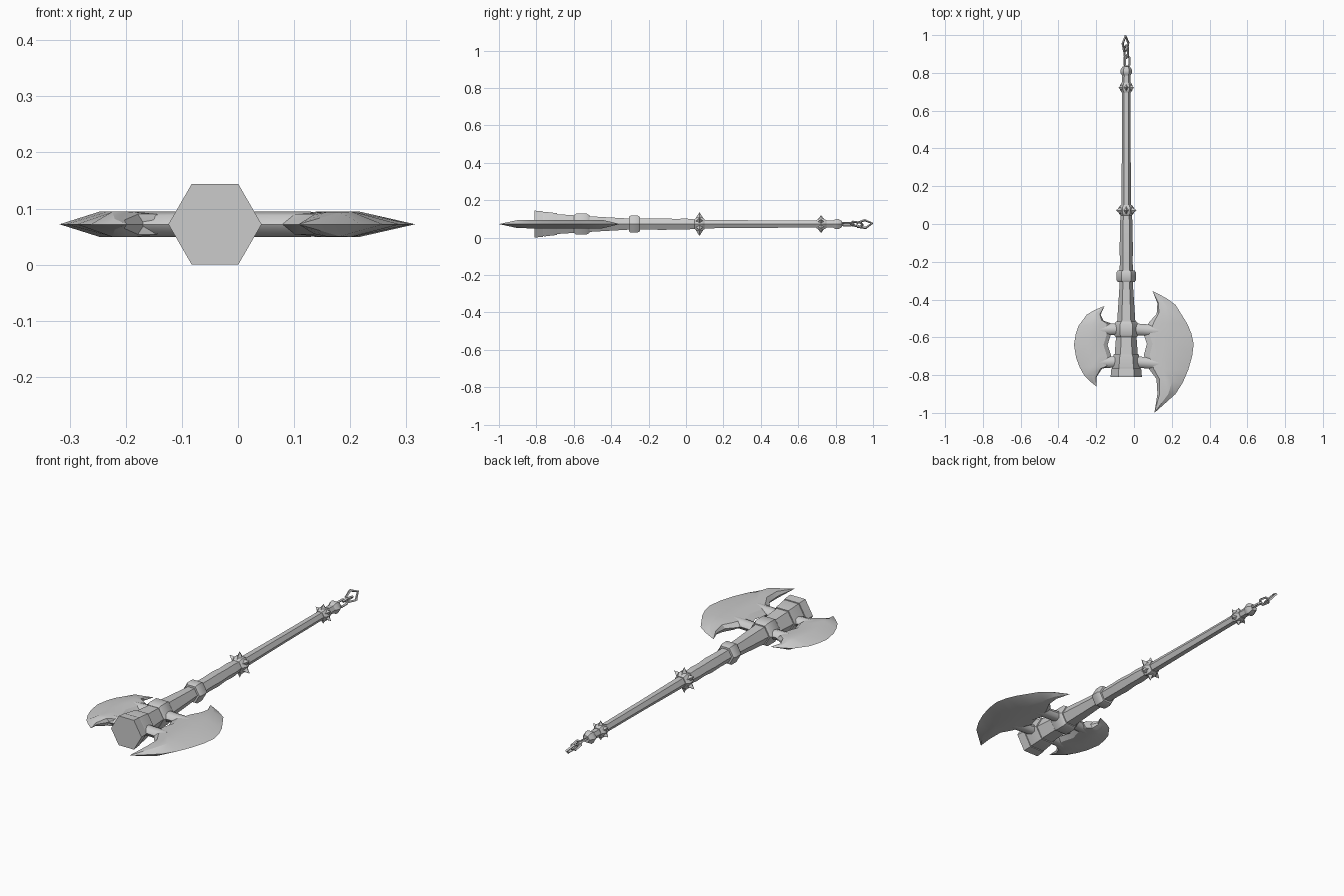
import bpy, bmesh, math
from mathutils import Vector, Matrix

if "Cube" in bpy.data.objects:
    bpy.data.objects.remove(bpy.data.objects["Cube"])

CX, CZ = -0.041, 0.072   # axis of the handle, which runs along y


def finish(name, verts, faces, angle=35):
    me = bpy.data.meshes.new(name)
    me.from_pydata([tuple(v) for v in verts], [], faces)
    bm = bmesh.new()
    bm.from_mesh(me)
    bmesh.ops.remove_doubles(bm, verts=bm.verts, dist=1e-5)
    bmesh.ops.recalc_face_normals(bm, faces=bm.faces)
    bm.to_mesh(me)
    bm.free()
    ob = bpy.data.objects.new(name, me)
    bpy.context.collection.objects.link(ob)
    bpy.ops.object.select_all(action='DESELECT')
    ob.select_set(True)
    bpy.context.view_layer.objects.active = ob
    bpy.ops.object.shade_smooth_by_angle(angle=math.radians(angle))
    return ob


def lathe(name, profile, n=6):
    """Closed n-sided solid around the handle axis from (y, radius) pairs."""
    verts, faces = [], []
    for y, r in profile:
        for k in range(n):
            a = math.tau * k / n
            verts.append((CX + r * math.cos(a), y, CZ + r * math.sin(a)))
    for i in range(len(profile) - 1):
        for k in range(n):
            a, b = i * n + k, i * n + (k + 1) % n
            faces.append((a, b, b + n, a + n))
    faces += [tuple(range(n)), tuple(range(len(verts) - n, len(verts)))]
    return finish(name, verts, faces)


def spikes(name, y, r0, r1, w):
    """Six four-sided spikes, one on each flat of a collar."""
    verts, faces = [], []
    for k in range(6):
        a = math.tau * (k + 0.5) / 6
        d, t = Vector((math.cos(a), 0, math.sin(a))), Vector((-math.sin(a), 0, math.cos(a)))
        c, up, b = Vector((CX, y, CZ)), Vector((0, w, 0)), len(verts)
        verts += [c + d * r0 + t * w * .8, c + d * r0 + up, c + d * r0 - t * w * .8,
                  c + d * r0 - up, c + d * r1]
        faces += [(b + i, b + (i + 1) % 4, b + 4) for i in range(4)]
        faces.append((b, b + 1, b + 2, b + 3))
    finish(name, verts, faces)


def blade(name, stations, thick=0.0225):
    """Loft of (outer x, outer y, inner x, inner y): sharp rim, thick middle."""
    verts, faces, n = [], [], 8
    section = [(0, 0), (.12, .8), (.35, 1), (.6, 1), (1, 0), (.6, -1), (.35, -1), (.12, -.8)]
    for ox, oy, ix, iy in stations:
        t = min(1, math.hypot(ox - ix, oy - iy) / 0.10) * thick
        verts += [(ix + (ox - ix) * f, iy + (oy - iy) * f, CZ + s * t) for f, s in section]
    for i in range(len(stations) - 1):
        for k in range(n):
            a, b = i * n + k, i * n + (k + 1) % n
            faces.append((a, b, b + n, a + n))
    finish(name, verts, faces, 25)


def arm(name, x0, x1, y, flare):
    """Oval tube joining handle and blade."""
    verts, faces, n = [], [], 8
    for f, h in ((0, .036), (.5, .030), (.75, .031), (1, .036)):
        for k in range(n):
            a = math.tau * k / n
            verts.append((x0 + (x1 - x0) * f, y + flare * f + h * math.cos(a),
                          CZ + .0225 * math.sin(a)))
    for i in range(3):
        for k in range(n):
            a, b = i * n + k, i * n + (k + 1) % n
            faces.append((a, b, b + n, a + n))
    faces += [tuple(range(n)), tuple(range(3 * n, 4 * n))]
    finish(name, verts, faces, 50)


def link(name, outline, w, y, roll, tilt, dx=0.0):
    """Flat angular ring: outline of (across, along), square wire of width w."""
    m = Matrix.Translation((CX + dx, y, CZ)) @ Matrix.Rotation(tilt, 4, 'X') @ Matrix.Rotation(roll, 4, 'Y')
    n, verts, faces = len(outline), [], []
    hx, hy = max(p[0] for p in outline), max(p[1] for p in outline)
    for px, py in outline:
        ix, iy = px * (1 - w / hx), py * (1 - w / hy)
        for qx, qy, z in ((px, py, w / 2), (px, py, -w / 2), (ix, iy, -w / 2), (ix, iy, w / 2)):
            verts.append(m @ Vector((qx, qy, z)))
    for i in range(n):
        for k in range(4):
            j = (i + 1) % n
            faces.append((i * 4 + k, i * 4 + (k + 1) % 4, j * 4 + (k + 1) % 4, j * 4 + k))
    finish(name, verts, faces)


# Handle: head block, tapering neck, grip, and long rod
lathe("head_block", [(-.81, .083), (-.765, .079), (-.765, .074), (-.755, .076),
                     (-.69, .067), (-.69, .061), (-.58, .053)])
lathe("neck", [(-.60, .05), (-.515, .048), (-.30, .034), (-.25, .034)])
lathe("grip", [(-.27, .035), (-.18, .034), (-.12, .036), (-.06, .032), (0, .034), (.06, .028)])
lathe("rod", [(.06, .026), (.12, .026), (.40, .023), (.83, .021)])

# Collars
lathe("blade_collar", [(-.598, .056), (-.588, .064), (-.53, .064), (-.516, .054)])
lathe("neck_collar", [(-.306, .045), (-.296, .052), (-.258, .052), (-.247, .045)])
lathe("middle_collar", [(.045, .03), (.06, .042), (.085, .042), (.10, .03)])
lathe("end_collar", [(.695, .024), (.71, .033), (.735, .033), (.75, .024)])
lathe("pommel", [(.785, .021), (.80, .031), (.815, .031), (.835, .018)])
spikes("middle_spikes", .072, .032, .064, .02)
spikes("end_spikes", .722, .025, .048, .018)

# Blades
blade("large_blade", [
    (.098, -.354, .098, -.354), (.17, -.392, .124, -.42), (.22, -.428, .12, -.476),
    (.283, -.53, .08, -.52), (.304, -.58, .052, -.585), (.316, -.635, .068, -.635),
    (.308, -.70, .052, -.695), (.288, -.77, .08, -.768), (.258, -.84, .119, -.82),
    (.22, -.90, .124, -.90), (.108, -1.0, .108, -1.0)])
blade("small_blade", [
    (-.156, -.434, -.156, -.434), (-.21, -.456, -.177, -.481), (-.25, -.48, -.161, -.513),
    (-.294, -.54, -.125, -.524), (-.309, -.585, -.122, -.585), (-.318, -.64, -.14, -.64),
    (-.306, -.71, -.122, -.695), (-.287, -.76, -.125, -.75), (-.262, -.804, -.167, -.762),
    (-.234, -.832, -.198, -.81), (-.198, -.861, -.198, -.861)])
for side, x1, f in (("large", .13, .01), ("small", -.19, .005)):
    arm(side + "_upper_arm", CX, x1, -.555, -f)
    arm(side + "_lower_arm", CX, x1, -.728, -f)

# Chain hanging from the pommel
oval = [(-.018, -.022), (0, -.038), (.018, -.022), (.018, .022), (0, .038), (-.018, .022)]
kite = [(-.03, .005), (-.016, -.042), (.016, -.042), (.03, .005), (0, .046)]
link("chain_link_1", oval, .008, .862, math.radians(30), 0, .004)
link("chain_link_2", oval, .008, .912, math.radians(-45), math.radians(-8))
link("chain_end", kite, .009, .954, math.radians(55), math.radians(6), -.004)
